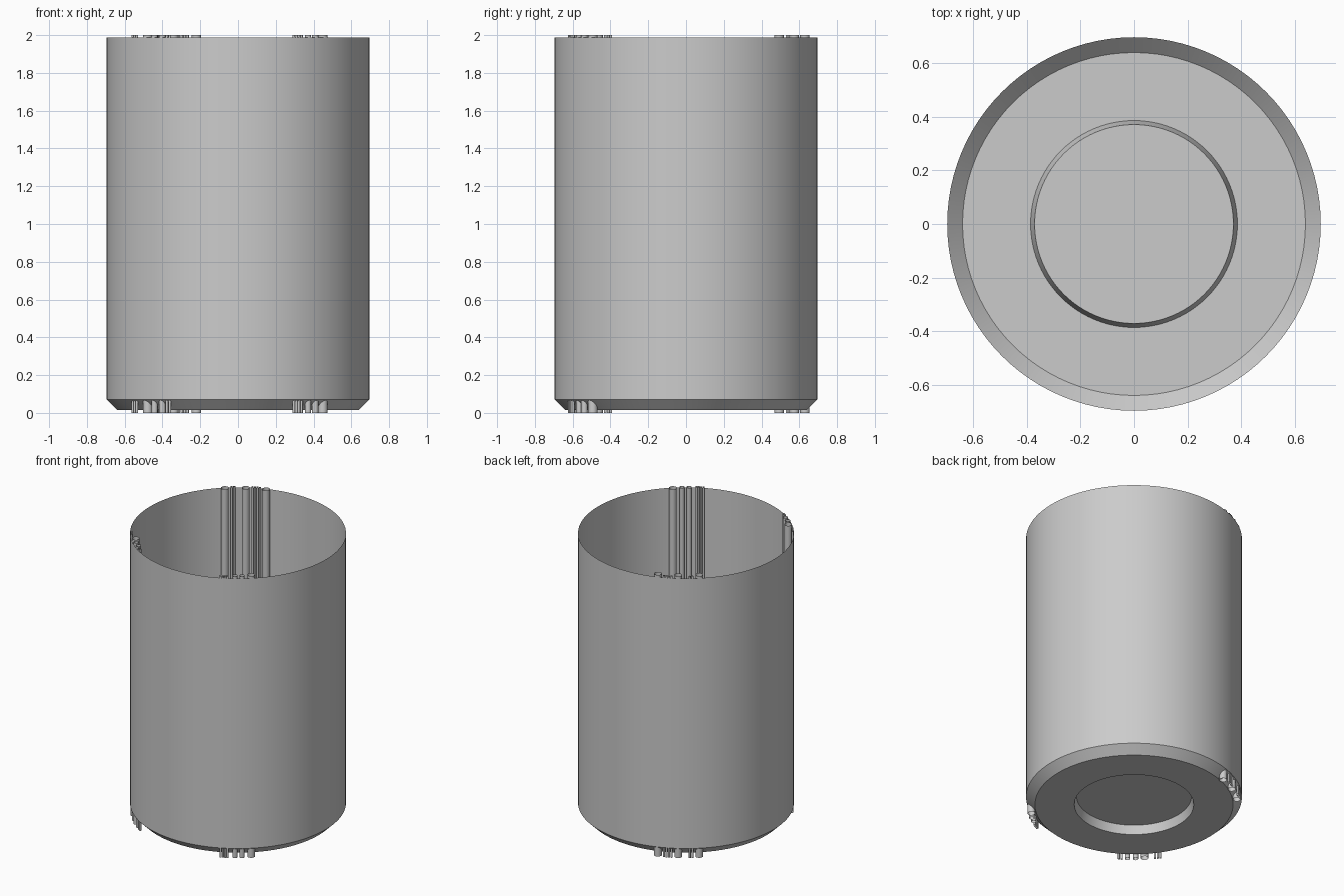
import bpy
import bmesh
from math import cos, sin, tau, radians

cube = bpy.data.objects.get("Cube")
if cube:
    bpy.data.objects.remove(cube)

grey = bpy.data.materials.new("light grey")
grey.use_nodes = True
colour = (0.6, 0.6, 0.6, 1)
grey.diffuse_color = colour
grey.node_tree.nodes["Principled BSDF"].inputs["Base Color"].default_value = colour


def lathe(name, profile, sides, centre=(0, 0), cap=False):
    """Turn (radius, z) points into an open shell, optionally closing the last ring."""
    bm = bmesh.new()
    rings = []
    for r, z in profile:
        rings.append([bm.verts.new((r * cos(tau * i / sides), r * sin(tau * i / sides), z))
                      for i in range(sides)])
    for upper, lower in zip(rings, rings[1:]):
        for i in range(sides):
            j = (i + 1) % sides
            bm.faces.new((upper[i], lower[i], lower[j], upper[j]))
    if cap:
        bm.faces.new(list(reversed(rings[-1])))
    mesh = bpy.data.meshes.new(name)
    bm.to_mesh(mesh)
    bm.free()
    mesh.materials.append(grey)
    obj = bpy.data.objects.new(name, mesh)
    obj.location = (*centre, 0)
    bpy.context.collection.objects.link(obj)
    bpy.ops.object.select_all(action='DESELECT')
    obj.select_set(True)
    bpy.context.view_layer.objects.active = obj
    bpy.ops.object.shade_smooth_by_angle(angle=radians(30))
    return obj


# Open thin shell with chamfered base and a recessed round panel underneath
WALL = 0.695
lathe("outer_shell", [(WALL, 1.988), (WALL, 0.07), (0.638, 0.014),
                      (0.385, 0.014), (0.37, 0.075)], 96, cap=True)

# Open pipes against the inner wall: (angle in degrees, size)
sizes = {"large": 0.025, "medium": 0.017, "thin": 0.007}
bundles = {
    "back": [(132.3, "large"), (128.5, "thin"), (127, "thin"), (120.7, "large"),
             (117.2, "thin"), (115.8, "thin"), (114.4, "thin"), (113, "thin"),
             (109.3, "large")],
    "front_left": [(-47.7, "large"), (-52.8, "medium"), (-56.7, "medium"), (-60.6, "thin"),
                   (-61.9, "thin"), (-63.2, "thin"), (-64.5, "thin")],
    "front_right": [(215.5, "thin"), (217, "thin"), (218.6, "thin"), (224.2, "large"),
                    (229.1, "medium"), (233.6, "medium"), (236.7, "thin"), (238.2, "thin")],
}
for bundle, pipes in bundles.items():
    for n, (angle, size) in enumerate(pipes, 1):
        r = sizes[size]
        reach = WALL - 0.003 - r
        a = radians(angle)
        lathe(f"{bundle}_{size}_pipe_{n}", [(r, 2), (r, 0)], 16,
              (reach * cos(a), reach * sin(a)))
